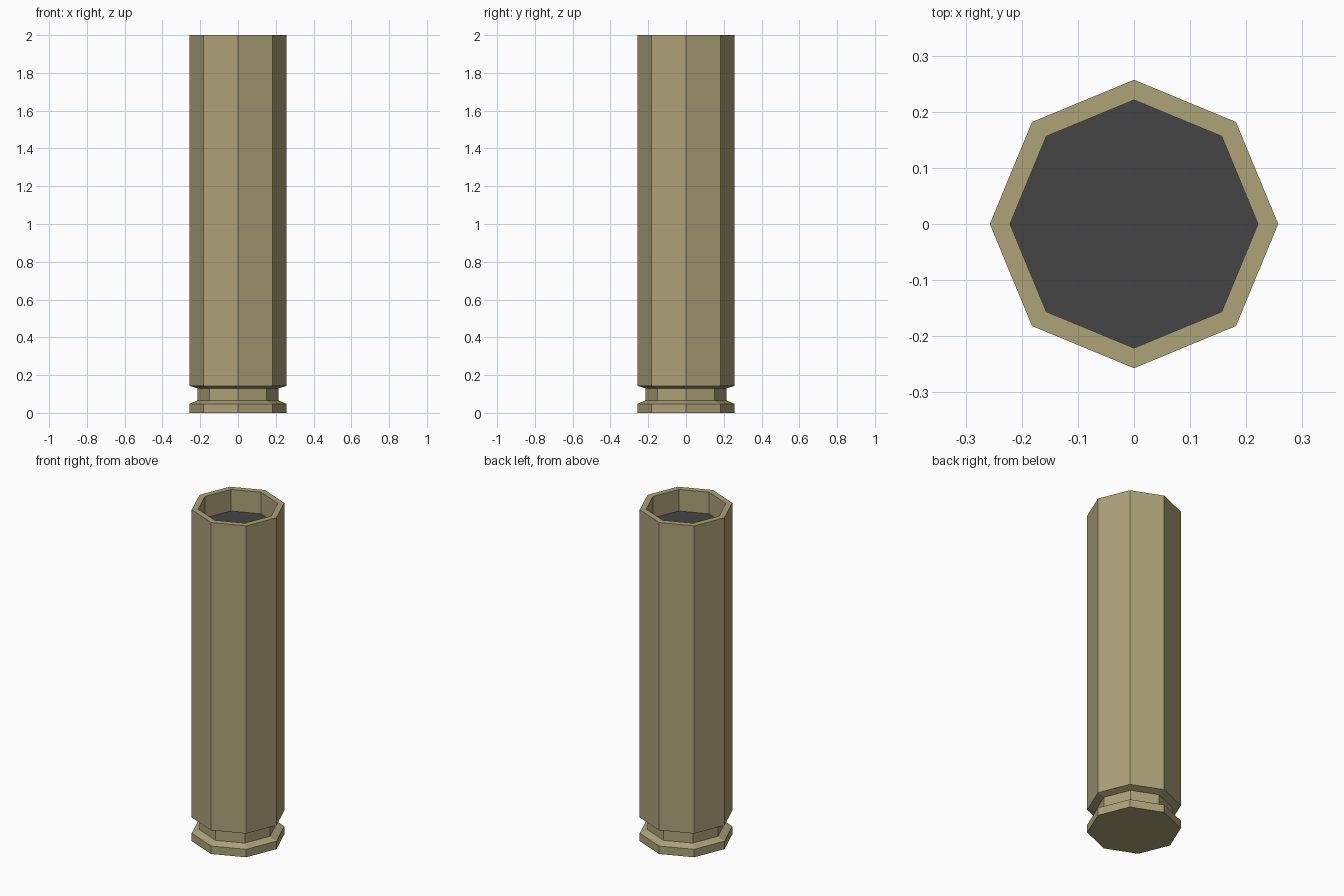
import bpy, bmesh
from math import cos, sin, pi

if "Cube" in bpy.data.objects:
    bpy.data.objects.remove(bpy.data.objects["Cube"])

SIDES = 8


def material(name, color):
    mat = bpy.data.materials.new(name)
    mat.diffuse_color = color
    mat.use_nodes = True
    mat.node_tree.nodes["Principled BSDF"].inputs["Base Color"].default_value = mat.diffuse_color
    return mat


def ring(bm, r, z):
    return [bm.verts.new((r * cos(2 * pi * i / SIDES), r * sin(2 * pi * i / SIDES), z))
            for i in range(SIDES)]


def finish(bm, name, mat):
    mesh = bpy.data.meshes.new(name)
    bm.to_mesh(mesh)
    bm.free()
    mesh.materials.append(mat)
    obj = bpy.data.objects.new(name, mesh)
    bpy.context.collection.objects.link(obj)
    return obj


# Casing: octagonal profile (radius, height) from base up, over the lip and down inside
profile = [(0.257, 0), (0.257, 0.048), (0.214, 0.066), (0.214, 0.13),
           (0.257, 0.143), (0.257, 2.0), (0.221, 2.0), (0.221, 1.87)]
bm = bmesh.new()
rings = [ring(bm, r, z) for r, z in profile]
for a, b in zip(rings, rings[1:]):
    for i in range(SIDES):
        j = (i + 1) % SIDES
        bm.faces.new((a[i], a[j], b[j], b[i]))
bm.faces.new(rings[0][::-1])
finish(bm, "casing", material("brass", (0.42, 0.36, 0.19, 1)))

# Dark floor closing the open mouth
bm = bmesh.new()
bm.faces.new(ring(bm, 0.221, 1.87))
finish(bm, "mouth_floor", material("dark_grey", (0.06, 0.06, 0.06, 1)))
